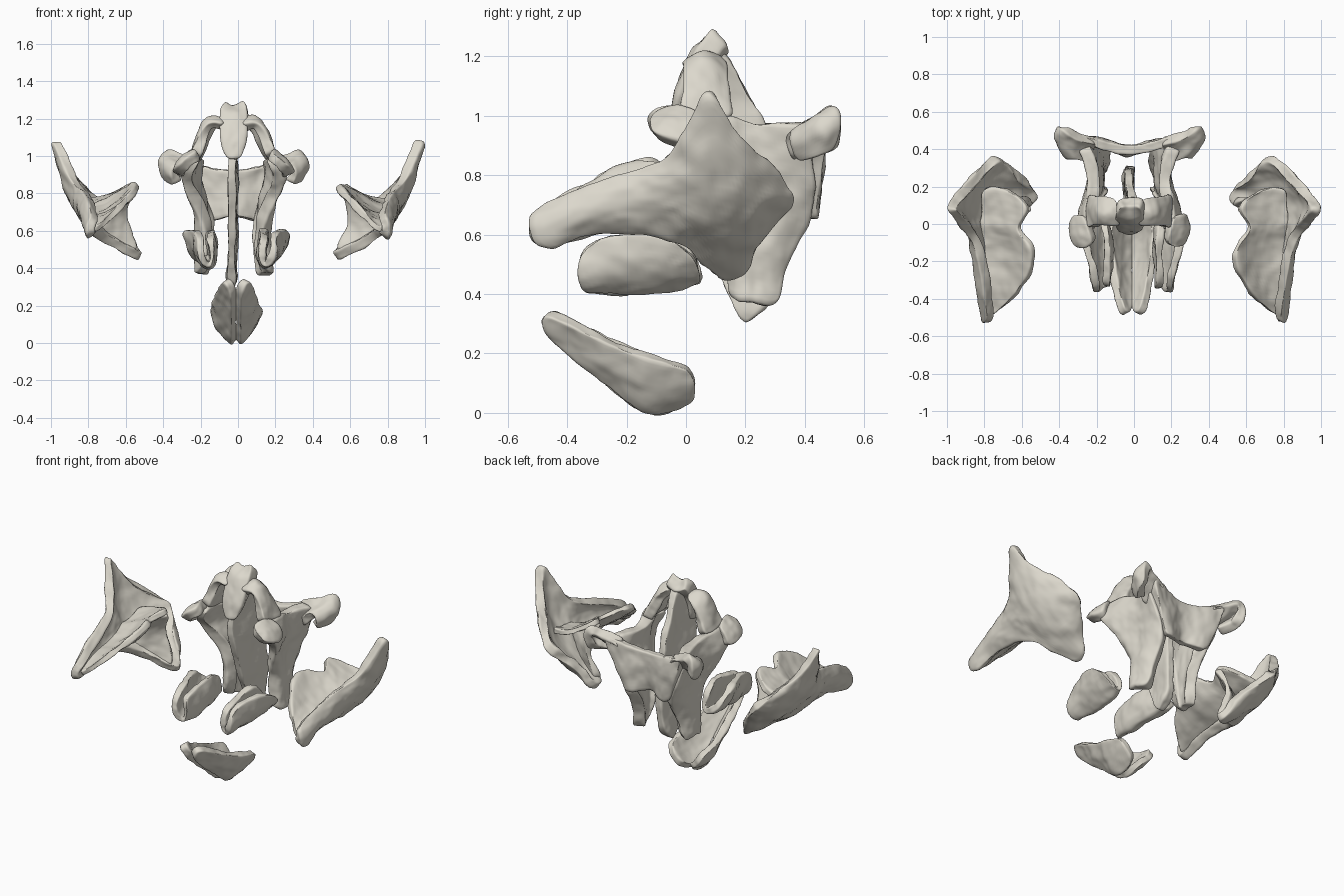
import bpy, bmesh

# shared bumpy texture for the bone surface, and a warm ivory material
tex = bpy.data.textures.new("bone_noise", 'CLOUDS')
tex.noise_scale = 0.12
ivory = bpy.data.materials.new("ivory")
ivory.diffuse_color = (0.72, 0.69, 0.61, 1)


def sheet(name, rows, thick, c=0.0, side=1, bump=0.03):
    """Thick smooth plate through a small grid of points; side=-1 mirrors about x=c."""
    bm = bmesh.new()
    grid = [[bm.verts.new((c + side * x, y, z)) for x, y, z in r] for r in rows]
    for a, b in zip(grid, grid[1:]):
        for i in range(len(a) - 1):
            f = (a[i], a[i + 1], b[i + 1], b[i])
            bm.faces.new(f if side > 0 else f[::-1])
    me = bpy.data.meshes.new(name)
    bm.to_mesh(me)
    bm.free()
    finish(name, me, thick, bump)


def finish(name, me, thick, bump):
    me.materials.append(ivory)
    ob = bpy.data.objects.new(name, me)
    bpy.context.collection.objects.link(ob)
    so = ob.modifiers.new("thick", 'SOLIDIFY')
    so.thickness, so.offset = thick, 0
    so.edge_crease_inner = so.edge_crease_outer = 0.5
    su = ob.modifiers.new("smooth", 'SUBSURF')
    su.levels = su.render_levels = 3
    d = ob.modifiers.new("bumps", 'DISPLACE')
    d.texture, d.strength, d.texture_coords = tex, bump, 'GLOBAL'
    for p in me.polygons:
        p.use_smooth = True


def pair(name, rows, thick, c=0.0):
    sheet("right_" + name, rows, thick, c, 1)
    sheet("left_" + name, rows, thick, c, -1)


# cheek bones: outer plate with rear arm, tall process and lower corner
pair("cheek_outer_plate", [
    [(.76, -.50, .68), (.78, -.52, .65), (.79, -.53, .62), (.79, -.52, .58), (.78, -.48, .56)],
    [(.79, -.32, .76), (.82, -.32, .73), (.83, -.32, .70), (.81, -.32, .66), (.77, -.32, .62)],
    [(.82, -.12, .82), (.84, -.13, .78), (.84, -.13, .73), (.82, -.13, .68), (.77, -.13, .63)],
    [(.88, -.03, .86), (.88, -.02, .80), (.86, -.01, .73), (.82, 0, .65), (.75, .02, .57)],
    [(.97, .06, 1.10), (.95, .07, .90), (.85, .08, .70), (.70, .08, .55), (.50, .11, .45)],
    [(.98, .10, 1.07), (.92, .16, .88), (.84, .18, .70), (.70, .18, .57), (.53, .19, .47)],
    [(.91, .17, .91), (.84, .26, .81), (.78, .28, .71), (.67, .26, .62), (.56, .21, .55)],
    [(.82, .26, .84), (.76, .34, .77), (.72, .36, .73), (.66, .31, .67), (.62, .25, .63)],
], .055)

# cheek bones: inner trough
pair("cheek_inner_trough", [
    [(.78, -.49, .60), (.75, -.48, .61), (.71, -.46, .64)],
    [(.79, -.35, .65), (.70, -.36, .67), (.61, -.36, .75)],
    [(.80, -.20, .67), (.66, -.20, .70), (.53, -.22, .83)],
    [(.81, -.07, .68), (.67, -.07, .72), (.54, -.10, .86)],
    [(.82, -.01, .71), (.72, -.01, .74), (.65, -.02, .79)],
    [(.82, .07, .73), (.69, .08, .75), (.53, .08, .86)],
    [(.82, .20, .76), (.73, .20, .76), (.64, .17, .80)],
], .035)

# cheek bones: concave wall joining trough and lower corner
pair("cheek_inner_wall", [
    [(.82, -.02, .72), (.67, .03, .77), (.53, .08, .86)],
    [(.80, -.01, .67), (.69, .06, .69), (.60, .13, .74)],
    [(.79, .00, .62), (.68, .08, .61), (.60, .14, .63)],
    [(.76, .02, .58), (.63, .09, .52), (.51, .12, .47)],
], .035)

C = -.025
# side walls of the middle, running down into hanging prongs
pair("side_wall", [
    [(.20, -.05, .99), (.22, .05, 1.0), (.18, .18, .98), (.20, .32, .97), (.25, .42, .98)],
    [(.27, .00, .89), (.26, .08, .86), (.20, .2, .88), (.20, .32, .87), (.22, .43, .87)],
    [(.21, .09, .79), (.20, .13, .78), (.16, .22, .77), (.18, .33, .76), (.17, .44, .75)],
    [(.14, .15, .66), (.18, .18, .65), (.16, .24, .65), (.18, .33, .65), (.12, .41, .65)],
    [(.12, .16, .52), (.17, .18, .51), (.17, .22, .50), (.16, .27, .50), (.13, .31, .50)],
    [(.15, .17, .40), (.18, .19, .37), (.18, .22, .38), (.17, .26, .36), (.15, .30, .36)],
], .07, C)

# arch legs
pair("arch_leg", [
    [(.05, .00, 1.14), (.06, .06, 1.19), (.07, .13, 1.17)],
    [(.12, .01, 1.18), (.14, .05, 1.25), (.12, .13, 1.14)],
    [(.17, .00, 1.09), (.17, .06, 1.10), (.17, .14, 1.04)],
    [(.20, -.03, 1.01), (.21, .05, .99), (.20, .16, .98)],
], .06, C)

# flared lobes at the foot of each leg
pair("front_lobe", [
    [(.18, -.09, 1.00), (.21, -.03, 1.02), (.22, .05, 1.0)],
    [(.23, -.13, .98), (.27, -.06, .98), (.27, .04, .96)],
    [(.27, -.11, .93), (.31, -.04, .91), (.28, .05, .89)],
], .06, C)

# rear corner wings
pair("rear_wing", [
    [(.16, .45, .96), (.20, .42, .91), (.20, .35, .85)],
    [(.28, .46, .99), (.29, .43, .95), (.26, .34, .90)],
    [(.34, .51, 1.03), (.37, .46, .99), (.30, .36, .94)],
    [(.37, .52, .97), (.41, .46, .96), (.33, .36, .91)],
    [(.34, .49, .89), (.36, .45, .88), (.28, .38, .84)],
], .06, C)

# back plate with sagging top bar
half = [[(0, .39, .92), (.12, .41, .93), (.20, .44, .97), (.29, .46, .98)],
        [(0, .39, .84), (.10, .43, .84), (.17, .44, .83), (.22, .44, .84)],
        [(0, .36, .68), (.08, .41, .66), (.13, .43, .65), (.16, .41, .67)]]
sheet("back_plate", [[(-x, y, z) for x, y, z in r[:0:-1]] + r for r in half], .05, C)

# crown block at the top
sheet("crown_block", [
    [(-.06, .12, 1.29), (0, .12, 1.22), (.07, .12, 1.29)],
    [(-.08, .06, 1.20), (0, .04, 1.21), (.08, .06, 1.20)],
    [(-.06, .01, 1.08), (0, -.01, 1.09), (.06, .01, 1.08)],
    [(-.03, -.01, .98), (0, -.03, .98), (.03, -.01, .98)],
], .08, C)

# thin middle septum: each row runs front to back
sheet("septum", [
    [(.02, .04, 1.22), (.02, .08, 1.24), (.02, .15, 1.20)],
    [(.0, -.02, 1.04), (.0, .1, 1.06), (.0, .22, 1.05)],
    [(-.01, -.05, .93), (.01, .1, .9), (-.01, .29, .95)],
    [(.0, -.01, .78), (-.01, .15, .75), (.0, .30, .75)],
    [(-.01, .06, .58), (.0, .18, .56), (.01, .31, .55)],
    [(-.01, .12, .43), (-.01, .20, .42), (-.01, .30, .38)],
    [(-.01, .17, .35), (-.01, .20, .28), (-.01, .24, .35)],
], .045, C)

# curled scroll bones below the side walls
pair("scroll_bone", [
    [(.19, -.34, .57), (.20, -.37, .50), (.18, -.35, .43), (.14, -.33, .41), (.13, -.34, .49), (.15, -.34, .56)],
    [(.22, -.20, .61), (.23, -.20, .51), (.18, -.20, .42), (.13, -.20, .39), (.12, -.20, .50), (.14, -.20, .59)],
    [(.27, -.07, .60), (.26, -.06, .51), (.19, -.05, .44), (.14, -.05, .41), (.12, -.05, .50), (.14, -.06, .62)],
    [(.27, .00, .56), (.25, .05, .50), (.20, .05, .46), (.15, .04, .44), (.14, .04, .50), (.16, .01, .57)],
], .04, -.005)

# lower keel-shaped pair
pair("lower_keel", [
    [(.01, -.46, .27), (.03, -.48, .31), (.06, -.47, .35)],
    [(.01, -.32, .15), (.05, -.32, .20), (.09, -.34, .28)],
    [(.01, -.20, .05), (.07, -.20, .12), (.11, -.20, .22)],
    [(.01, -.11, -.01), (.08, -.11, .06), (.13, -.10, .18)],
    [(.01, .02, .04), (.08, .03, .08), (.12, .03, .16)],
], .045, -.01)
